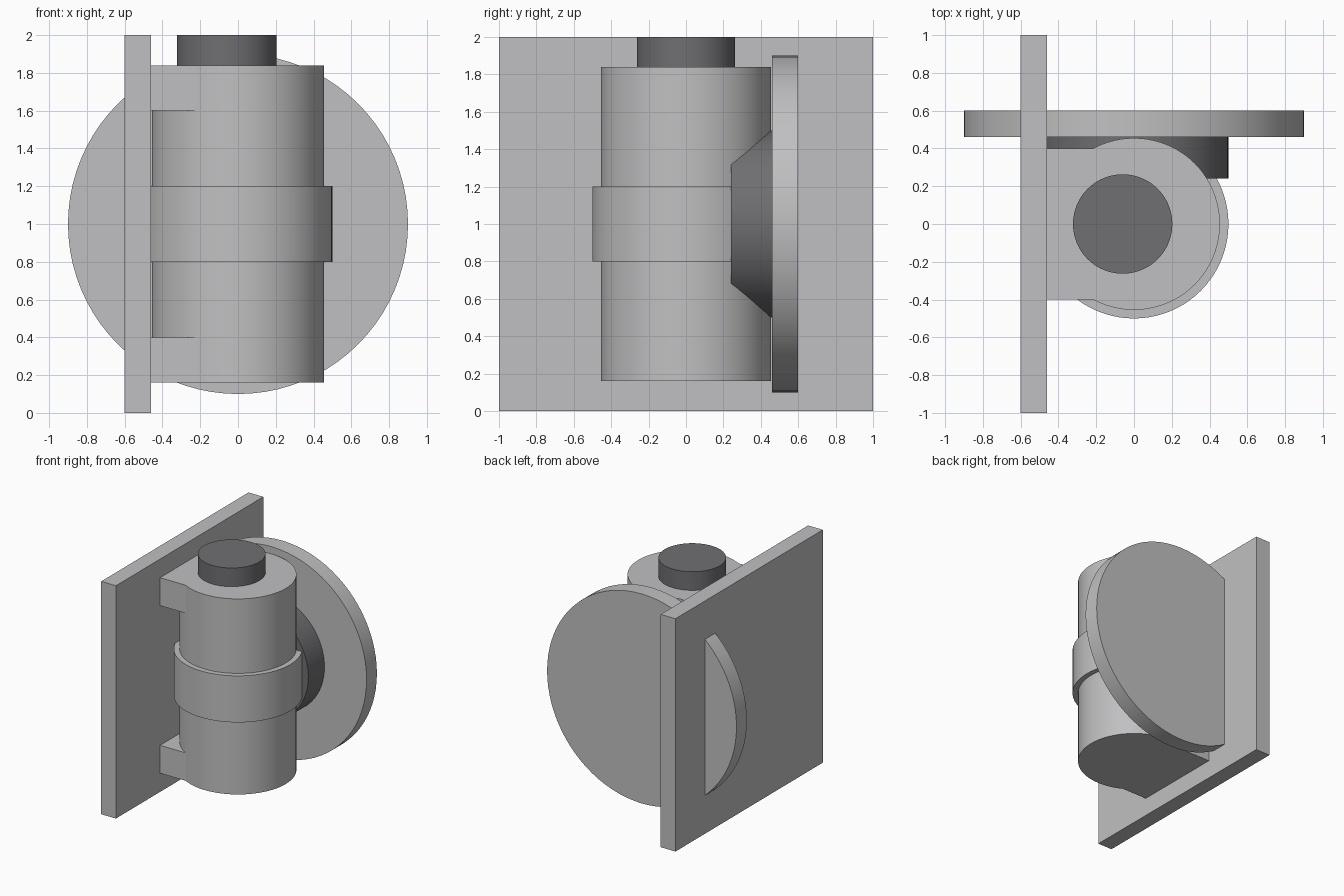
import bpy
import math

if "Cube" in bpy.data.objects:
    bpy.data.objects.remove(bpy.data.objects["Cube"], do_unlink=True)


def make_material(name, color):
    mat = bpy.data.materials.new(name)
    mat.use_nodes = True
    mat.diffuse_color = color
    mat.node_tree.nodes["Principled BSDF"].inputs["Base Color"].default_value = color
    return mat


light_grey = make_material("light grey", (0.53, 0.53, 0.54, 1))
dark_grey = make_material("dark grey", (0.16, 0.16, 0.17, 1))


def finish(name, mat):
    obj = bpy.context.object
    obj.name = name
    obj.data.materials.append(mat)
    return obj


def box(name, low, high, mat):
    center = [(a + b) / 2 for a, b in zip(low, high)]
    bpy.ops.mesh.primitive_cube_add(size=1, location=center)
    obj = finish(name, mat)
    obj.scale = [b - a for a, b in zip(low, high)]
    bpy.ops.object.transform_apply(location=False, rotation=False, scale=True)


def cylinder(name, radius, start, end, mat, axis="z", x=0):
    middle = (start + end) / 2
    along_y = axis == "y"
    bpy.ops.mesh.primitive_cylinder_add(
        vertices=80, radius=radius, depth=end - start,
        location=(x, middle, 1) if along_y else (x, 0, middle),
        rotation=(math.pi / 2 if along_y else 0, 0, 0))
    finish(name, mat)
    bpy.ops.object.shade_smooth_by_angle(angle=math.radians(30))


# Square mounting plate on the right
box("mounting_plate", (-0.6, -1, 0), (-0.46, 1, 2), light_grey)

# Upright barrel, its collar, and the offset pin
cylinder("barrel", 0.455, 0.16, 1.84, light_grey)
cylinder("collar", 0.5, 0.8, 1.2, light_grey)
cylinder("pin", 0.263, 1.8, 2, dark_grey, x=-0.06)

# Brackets joining the barrel ends to the plate
for name, bottom in (("lower_bracket", 0.16), ("upper_bracket", 1.6)):
    box(name, (-0.47, -0.4, bottom), (-0.1, 0.4, bottom + 0.24), light_grey)

# Round back disc and the hub joining it to the barrel
cylinder("back_disc", 0.9, 0.46, 0.6, light_grey, axis="y")
cylinder("hub", 0.5, 0.24, 0.47, dark_grey, axis="y")
